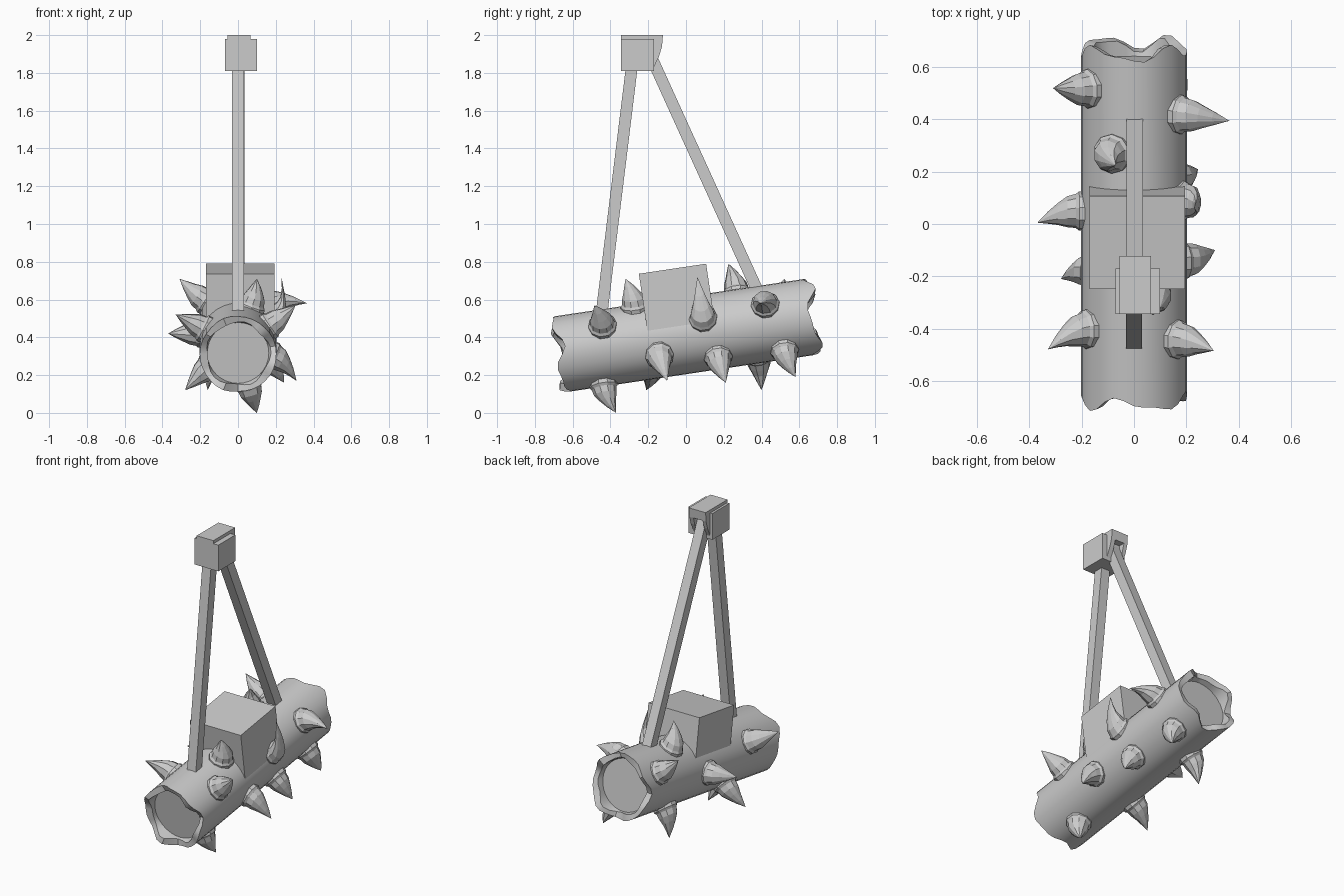
import bpy, bmesh
from math import sin, cos, pi, radians
from mathutils import Vector, Matrix

if "Cube" in bpy.data.objects:
    bpy.data.objects.remove(bpy.data.objects["Cube"])

TILT = radians(8.5)
CENTRE = Vector((0, 0, 0.41))
AXIS = Vector((0, cos(TILT), sin(TILT)))
FRAME = Matrix.Translation(CENTRE) @ Matrix.Rotation(TILT, 4, 'X')


def finish(name, bm):
    bmesh.ops.recalc_face_normals(bm, faces=bm.faces)
    me = bpy.data.meshes.new(name)
    bm.to_mesh(me)
    bm.free()
    ob = bpy.data.objects.new(name, me)
    bpy.context.collection.objects.link(ob)
    return ob


def box(name, size, matrix):
    bm = bmesh.new()
    bmesh.ops.create_cube(bm, size=1, matrix=matrix @ Matrix.Diagonal((*size, 1)))
    return finish(name, bm)


def bridge(bm, rings):
    for a, b in zip(rings, rings[1:]):
        n = len(a)
        for i in range(n):
            bm.faces.new((a[i], a[(i + 1) % n], b[(i + 1) % n], b[i]))


def prism(name, profile, x0, x1):
    bm = bmesh.new()
    rings = [[bm.verts.new((x, y, z)) for y, z in profile] for x in (x0, x1)]
    bridge(bm, rings)
    for r in rings:
        bm.faces.new(r)
    return finish(name, bm)


def beam(name, a, b, width):
    a, b = Vector(a), Vector(b)
    d = b - a
    rot = Matrix.Rotation(-math_angle(d), 4, 'X')
    return box(name, (width, width, d.length), Matrix.Translation((a + b) / 2) @ rot)


def math_angle(d):
    return Vector((d.z, d.y)).angle_signed(Vector((1, 0))) if d.y else 0


# Log: tilted round trunk with broken, hollowed ends
N = 32
bm = bmesh.new()


def log_ring(radius, reach):
    return [bm.verts.new(FRAME @ Vector((radius(a) * cos(a), reach(a), radius(a) * sin(a))))
            for a in (2 * pi * i / N for i in range(N))]


def outer(a): return 0.203
def inner(a): return 0.168 + 0.008 * sin(5 * a + 1)
def floor(a): return 0.163
def jag_front(a): return -0.675 + 0.022 * sin(4 * a + 0.6) + 0.012 * sin(7 * a)
def jag_back(a): return 0.68 - 0.024 * sin(4 * a + 1.4) + 0.012 * sin(7 * a + 2)


rings = [log_ring(floor, lambda a: -0.625), log_ring(inner, lambda a: jag_front(a) + 0.008),
         log_ring(outer, jag_front), log_ring(outer, jag_back),
         log_ring(inner, lambda a: jag_back(a) - 0.008), log_ring(floor, lambda a: 0.625)]
bridge(bm, rings)
bm.faces.new(rings[0])
bm.faces.new(rings[-1])
log = finish("log", bm)
bpy.context.view_layer.objects.active = log
log.select_set(True)
bpy.ops.object.shade_smooth_by_angle(angle=radians(35))
log.select_set(False)


# Spikes: ten-sided collar with a slightly curved horn
def spike(name, base, tip, sides=10):
    base, tip = Vector(base), Vector(tip)
    rel = base - CENTRE
    along = rel.dot(AXIS)
    normal = (rel - AXIS * along).normalized()
    root = CENTRE + AXIS * along + normal * 0.155
    mid = root + normal * 0.13
    side = AXIS.cross(normal)
    bm = bmesh.new()

    def ring(c, r):
        return [bm.verts.new(c + (AXIS * cos(a) + side * sin(a)) * r)
                for a in (2 * pi * i / sides for i in range(sides))]

    rs = [ring(root, 0.076), ring(root + normal * 0.055, 0.076),
          ring(root + normal * 0.068, 0.066)]
    start = root + normal * 0.068
    for t, r in ((0.25, 0.06), (0.5, 0.043), (0.75, 0.024)):
        c = start * (1 - t) ** 2 + mid * 2 * t * (1 - t) + tip * t * t
        rs.append(ring(c, r))
    bridge(bm, rs)
    bm.faces.new(rs[0])
    top = bm.verts.new(tip)
    for i in range(sides):
        bm.faces.new((rs[-1][i], rs[-1][(i + 1) % sides], top))
    return finish(name, bm)


SPIKES = [
    ((0.15, -0.44, 0.45), (0.305, -0.485, 0.57)),
    ((0.19, -0.14, 0.30), (0.31, -0.10, 0.17)),
    ((0.18, 0.09, 0.50), (0.23, 0.06, 0.72)),
    ((0.14, 0.17, 0.30), (0.245, 0.21, 0.16)),
    ((0.17, 0.42, 0.57), (0.365, 0.395, 0.58)),
    ((0.12, 0.52, 0.34), (0.19, 0.58, 0.19)),
    ((0.05, -0.44, 0.17), (0.10, -0.37, 0.0)),
    ((0.07, -0.27, 0.56), (0.10, -0.32, 0.71)),
    ((-0.08, 0.27, 0.63), (-0.07, 0.225, 0.79)),
    ((-0.15, -0.40, 0.43), (-0.33, -0.48, 0.52)),
    ((-0.15, -0.18, 0.25), (-0.28, -0.21, 0.12)),
    ((-0.18, 0.05, 0.42), (-0.37, 0.005, 0.42)),
    ((-0.15, 0.52, 0.58), (-0.31, 0.52, 0.71)),
    ((-0.11, 0.38, 0.31), (-0.16, 0.40, 0.12)),
]
for i, (b, t) in enumerate(SPIKES):
    spike(f"spike_{i + 1}", b, t)

# Weight block straddling the log
box("weight_block", (0.365, 0.36, 0.36),
    Matrix.Translation((0.012, -0.045, 0.585)) @ Matrix.Rotation(TILT, 4, 'X'))

# Hanging beams
beam("front_beam", (0, -0.455, 0.46), (0, -0.275, 1.93), 0.062)
beam("back_beam", (0.003, 0.40, 0.60), (0.003, -0.205, 1.93), 0.062)

# Mounting head: block, cap and two cheeks either side of the back beam
box("mount_block", (0.17, 0.175, 0.17), Matrix.Translation((0.015, -0.257, 1.895)))
prism("mount_cap", [(-0.345, 1.94), (-0.345, 2.0), (-0.122, 2.0), (-0.127, 1.94)], -0.055, 0.065)
cheek = [(-0.3, 1.94), (-0.127, 1.94), (-0.142, 1.89), (-0.17, 1.83), (-0.3, 1.83)]
for label, x0, x1 in (("left", -0.055, -0.03), ("right", 0.036, 0.065)):
    prism(f"mount_cheek_{label}", cheek, x0, x1)
